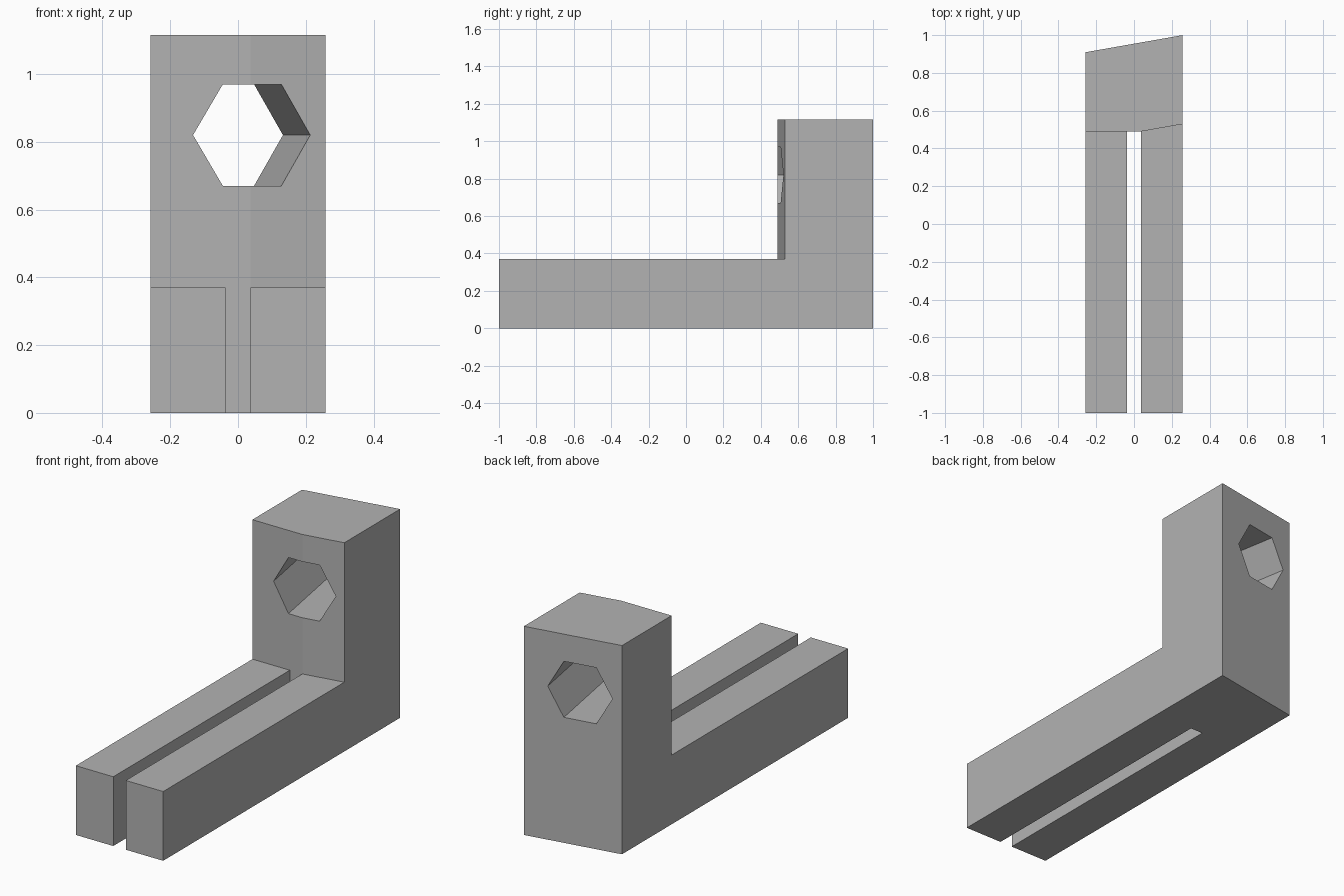
import bpy
import bmesh
import math
from mathutils import Matrix, Vector

default = bpy.data.objects.get("Cube")
if default:
    bpy.data.objects.remove(default, do_unlink=True)

HALF_W = 0.258      # half width of the bracket
HEIGHT = 1.115      # top of the upright
ARM_TOP = 0.37      # top of the forked arms
FACE_Y = 0.49       # front face of the upright
SLOT = 0.037        # half width of the slot
SKEW = math.radians(10)
SLOPE = math.tan(SKEW)

grey = bpy.data.materials.new("plain grey")
grey.use_nodes = True
color = (0.45, 0.45, 0.45, 1)
grey.diffuse_color = color
grey.node_tree.nodes["Principled BSDF"].inputs["Base Color"].default_value = color


def prism(name, outline, low, high):
    """Extrude a plan outline from one height to another."""
    bm = bmesh.new()
    face = bm.faces.new([bm.verts.new((x, y, low)) for x, y in outline])
    top = bmesh.ops.extrude_face_region(bm, geom=[face])["geom"]
    bmesh.ops.translate(bm, vec=(0, 0, high - low),
                        verts=[v for v in top if isinstance(v, bmesh.types.BMVert)])
    bmesh.ops.recalc_face_normals(bm, faces=bm.faces)
    mesh = bpy.data.meshes.new(name)
    bm.to_mesh(mesh)
    bm.free()
    mesh.materials.append(grey)
    obj = bpy.data.objects.new(name, mesh)
    bpy.context.collection.objects.link(obj)
    return obj


def cut(body, cutter):
    """Subtract a cutter, then discard it."""
    cutter.hide_render = True
    mod = body.modifiers.new(cutter.name, 'BOOLEAN')
    mod.operation = 'DIFFERENCE'
    mod.solver = 'EXACT'
    mod.object = cutter
    bpy.context.view_layer.objects.active = body
    bpy.ops.object.modifier_apply(modifier=mod.name)
    bpy.data.objects.remove(cutter, do_unlink=True)


# Full block with a slanted back
body = prism("forked_bracket", [
    (-HALF_W, -1), (HALF_W, -1), (HALF_W, 1),
    (-HALF_W, 1 - 2 * HALF_W * SLOPE)], 0, HEIGHT)

# Space above the arms, leaving a kinked front on the upright
cut(body, prism("arm_clearance", [
    (-0.4, -1.2), (0.4, -1.2), (0.4, FACE_Y + (0.4 - SLOT) * SLOPE),
    (SLOT, FACE_Y), (-0.4, FACE_Y)], ARM_TOP, HEIGHT + 0.2))

# Slot between the two arms
cut(body, prism("arm_slot", [
    (-SLOT, -1.2), (SLOT, -1.2), (SLOT, FACE_Y), (-SLOT, FACE_Y)],
    -0.2, ARM_TOP + 0.1))

# Hexagonal hole, square to the slanted back
hexagon = [(0.173 * math.cos(i * math.pi / 3), 0.173 * math.sin(i * math.pi / 3))
           for i in range(6)]
hole = prism("hex_hole", hexagon, -1, 1)
hole.data.transform(Matrix.Translation(Vector((0.043, FACE_Y, 0.82)))
                    @ Matrix.Rotation(SKEW, 4, 'Z')
                    @ Matrix.Rotation(math.pi / 2, 4, 'X'))
cut(body, hole)
